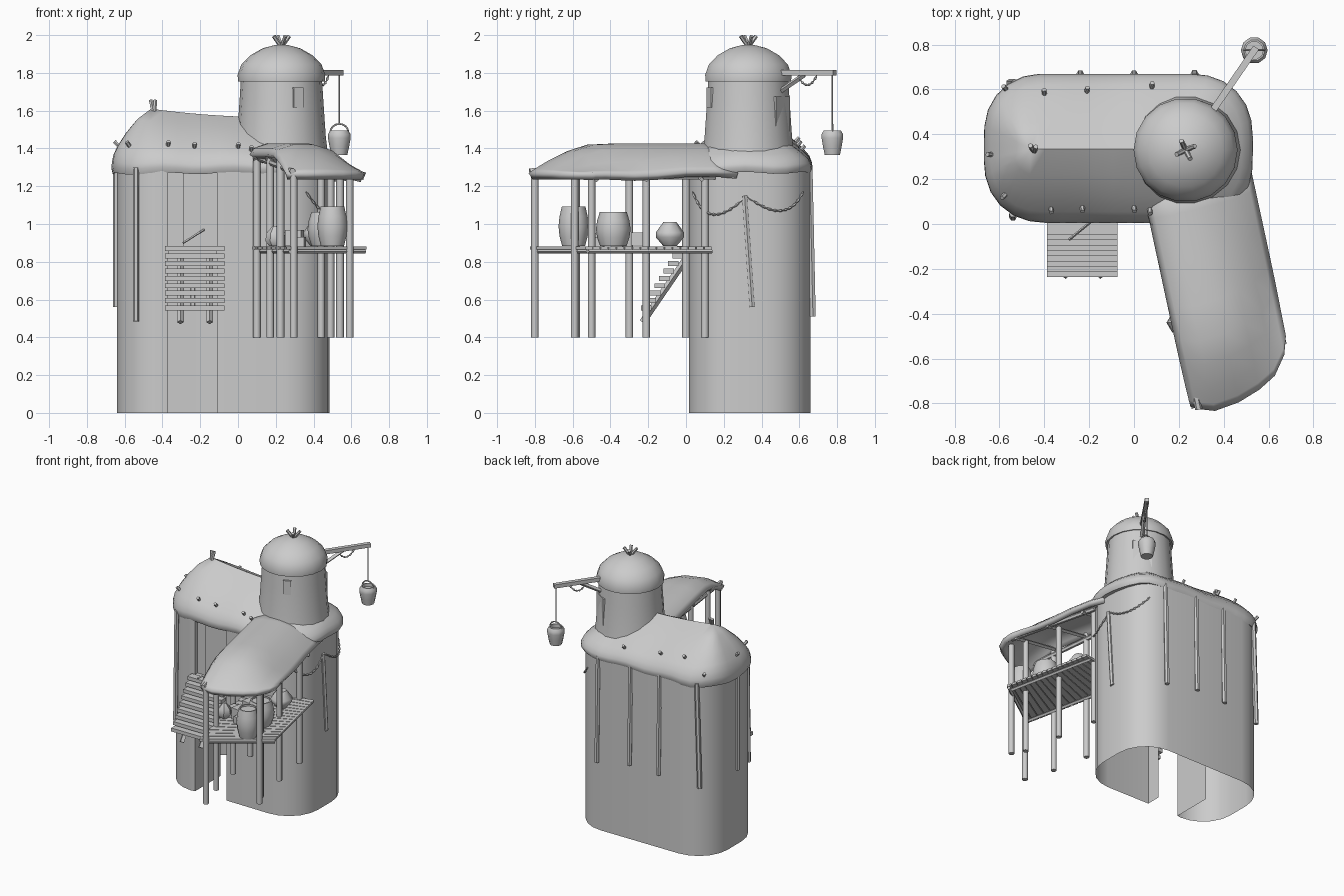
import bpy, bmesh, math
from mathutils import Vector, Matrix

if "Cube" in bpy.data.objects:
    bpy.data.objects.remove(bpy.data.objects["Cube"])

def make(name, verts, faces, smooth=None):
    me = bpy.data.meshes.new(name)
    me.from_pydata([tuple(v) for v in verts], [], faces)
    bm = bmesh.new(); bm.from_mesh(me)
    bmesh.ops.remove_doubles(bm, verts=bm.verts, dist=1e-5)
    bmesh.ops.recalc_face_normals(bm, faces=bm.faces)
    bm.to_mesh(me); bm.free()
    o = bpy.data.objects.new(name, me)
    bpy.context.collection.objects.link(o)
    if smooth:
        bpy.ops.object.select_all(action='DESELECT')
        o.select_set(True); bpy.context.view_layer.objects.active = o
        bpy.ops.object.shade_smooth_by_angle(angle=math.radians(smooth))
    return o

def loft(name, rings, caps=(True, True), closed=True, smooth=None):
    n = len(rings[0]); m = n if closed else n - 1
    faces = [(i*n + j, i*n + (j+1) % n, (i+1)*n + (j+1) % n, (i+1)*n + j)
             for i in range(len(rings) - 1) for j in range(m)]
    if caps[0]: faces.append(tuple(range(n)))
    if caps[1]: faces.append(tuple(range((len(rings)-1)*n, len(rings)*n)))
    return make(name, [p for r in rings for p in r], faces, smooth)

def tube(name, pts, r, n=6):
    pts = [Vector(p) for p in pts]
    rs = r if isinstance(r, list) else [r]*len(pts)
    rings = []
    for i, p in enumerate(pts):
        t = pts[min(i+1, len(pts)-1)] - pts[max(i-1, 0)]
        side = t.cross(Vector((0, 0, 1)))
        side = side.normalized() if side.length > 1e-4 else Vector((1, 0, 0))
        up = side.cross(t).normalized()
        rings.append([p + rs[i]*(math.cos(a)*side + math.sin(a)*up)
                      for a in (2*math.pi*k/n for k in range(n))])
    return loft(name, rings, smooth=50 if n > 6 else None)

def box(name, c, s, rz=0):
    M = Matrix.Translation(c) @ Matrix.Rotation(rz, 4, 'Z')
    v = [M @ Vector((x*s[0]/2, y*s[1]/2, z*s[2]/2)) for x in (-1, 1) for y in (-1, 1) for z in (-1, 1)]
    return make(name, v, [(0, 1, 3, 2), (4, 6, 7, 5), (0, 4, 5, 1), (2, 3, 7, 6), (0, 2, 6, 4), (1, 5, 7, 3)])

def lathe(name, x, y, prof, n=14, smooth=40):
    return loft(name, [[(x + r*math.cos(2*math.pi*k/n), y + r*math.sin(2*math.pi*k/n), z)
                        for k in range(n)] for r, z in prof], smooth=smooth)

def rrect(x0, x1, y0, y1, r, n=5):
    out = []
    for cx, cy, a0 in ((x1-r, y0+r, -90), (x1-r, y1-r, 0), (x0+r, y1-r, 90), (x0+r, y0+r, 180)):
        out += [Vector((cx + r*math.cos(math.radians(a0 + 90*k/n)),
                        cy + r*math.sin(math.radians(a0 + 90*k/n)), 0)) for k in range(n+1)]
    return out

def chain(name, a, b, sag, out, n=22):
    a, b = Vector(a), Vector(b)
    pts = []
    for i in range(n+1):
        t = i/n; k = 4*t*(1-t)
        pts.append(a.lerp(b, t) + Vector((out[0]*k, out[1]*k, -sag*k)))
    tube(name, pts, [.008 if i % 2 else .003 for i in range(n+1)], 5)

# --- main body: hollow rounded wall with a slot in the front
path = ([Vector((-.11, .13, 0)), Vector((-.11, .02, 0))] + rrect(-.64, .485, .015, .66, .24)
        + [Vector((-.37, .02, 0)), Vector((-.37, .32, 0))])
loft("body_wall", [[(p.x, p.y, z) for p in path] for z in (0, 1.31)], (False, False), False, 30)
box("entry_back_wall", (-.24, .06, 1.0), (.26, .02, .64))
box("door", (-.2, .042, 1.075), (.18, .02, .39))
box("door_sill", (-.24, .02, .86), (.26, .06, .03))
tube("door_prop", [(-.29, -.07, .9), (-.18, .02, .97)], .006, 4)

# --- main thatched roof, lofted from the eave to a sagging ridge
def resample(pts, n):
    pts = pts + pts[:1]
    L = [0]
    for a, b in zip(pts, pts[1:]): L.append(L[-1] + (b-a).length)
    res, j = [], 0
    for i in range(n):
        d = L[-1]*i/n
        while L[j+1] < d: j += 1
        seg = L[j+1]-L[j]
        res.append(pts[j].lerp(pts[j+1], (d-L[j])/seg if seg else 0))
    return res
eave = resample(rrect(-.67, .53, .005, .67, .25), 44)
rings = []
for t, f in ((.3, -.02), (.04, -.07), (0, .02), (.01, .10), (.05, .22), (.15, .35), (.36, .56), (.65, .80), (1, 1)):
    ring = []
    for i, p in enumerate(eave):
        q = Vector((max(-.46, min(.2, p.x)), .335, 0)).lerp(p, 1-t)
        zr = 1.565 + .045*(max(0, .2-q.x)/.66)**2
        low = max(0, min(1, (p.x + .1)/.45))          # eave thins out round the tower
        g = f*(1 - .12*low) if 0 < f < 1 else f
        q.z = 1.29 + g*(zr-1.29) + .006*math.sin(i*1.3)*(1-t)
        ring.append(q)
    rings.append(ring)
roof = loft("main_roof", rings, (True, False), smooth=60)

# --- pegs through the thatch and crossed sticks on the peaks
bpy.context.view_layer.update()
for x, y in ((-.40, .58), (-.21, .59), (.08, .61), (-.57, .60), (-.635, .31), (-.575, .13), (-.37, .07),
             (-.23, .075), (0, .075), (.07, .065)):
    hit, loc, nor, _ = roof.ray_cast(Vector((x, y, 3)), Vector((0, 0, -1)))
    if hit:
        d = Vector((nor.x, nor.y, 0)).normalized()*.55 + Vector((0, 0, .6))
        tube("roof_peg", [loc - d*.02, loc + d*.035], .011, 6)
for k in range(4):
    dx, dy = .045*math.cos(k*1.6 + .4), .045*math.sin(k*1.6 + .4)
    tube("cap_stick", [(.23 - dx*.3, .33 - dy*.3, 1.92), (.23 + dx, .33 + dy, 1.995)], .011, 6)
for dx, dy in ((-.012, .02), (.012, .015)):
    tube("ridge_stick", [(-.445, .32, 1.58), (-.45 + dx, .33 + dy, 1.655)], .011, 6)

# --- tower with domed cap, window and loading door
tx, ty = .23, .33
lathe("tower_wall", tx, ty, [(.25, 1.34), (.235, 1.46), (.222, 1.65), (.214, 1.78)], 18)
lathe("tower_cap", tx, ty, [(.2, 1.765), (.23, 1.755), (.232, 1.79), (.212, 1.845), (.165, 1.893), (.1, 1.93),
                            (.04, 1.946), (.004, 1.95)], 18, 60)
box("tower_window", (.317, .13, 1.67), (.055, .02, .105), .42)
ang = math.atan2(.45, .31)
cd, sd = math.cos(ang), math.sin(ang)
box("loading_door", (tx+.207*cd, ty+.207*sd, 1.57), (.13, .03, .21), ang - math.pi/2)

# --- hoist: beam, brace, rope and bucket
def arm(r, z): return (tx + r*cd, ty + r*sd, z)
bx, by = tx + .54*cd, ty + .54*sd
box("hoist_beam", arm(.37, 1.8), (.37, .03, .028), ang)
tube("hoist_brace", [arm(.2, 1.7), arm(.36, 1.79)], .014, 4)
chain("hoist_chain", arm(.32, 1.785), arm(.44, 1.785), .05, (0, 0), 12)
tube("hoist_rope", [(bx, by, 1.8), (bx, by, 1.525)], .004, 5)
lathe("bucket", bx, by, [(.042, 1.365), (.052, 1.41), (.06, 1.455), (.06, 1.475), (.048, 1.495), (.04, 1.495), (.04, 1.47)], 10)
tube("bucket_handle", [(bx + .048*math.cos(a), by, 1.485 + .045*math.sin(a))
                       for a in (math.pi*k/8 for k in range(9))], .005, 5)

# --- poles leaning on the wall under the eaves, and chain swags
for a, b in (((-.54, .045, 1.3), (-.54, .03, .485)), ((-.24, .655, 1.3), (-.24, .67, .55)),
             ((0, .655, 1.3), (0, .67, .56)), ((.27, .655, 1.3), (.27, .672, .51)),
             ((-.53, .63, 1.3), (-.555, .63, .52)), ((-.645, .31, 1.3), (-.645, .31, .56)),
             ((.485, .31, 1.15), (.485, .35, .56))):
    tube("wall_pole", [a, b], .017, 6)
chain("wall_chain", (.36, .035, 1.17), (.485, .32, 1.15), .11, (.05, -.03))
chain("wall_chain", (.485, .32, 1.15), (.38, .62, 1.17), .09, (.05, .03))

# --- steps
for i in range(9):
    k = i/8
    box("stair_tread", (-.23, -.21 + .19*k, .555 + .315*k), (.315, .055, .026))
for x in (-.305, -.15):
    tube("stair_stringer", [(x, -.23, .48), (x, .01, .83)], .018, 4)

# --- porch local frame: u runs forward, v runs to the right
def P(u, v, z): return Vector((.09 + .21*u + .977*v, .05 - .977*u + .21*v, z))

# --- porch deck and rails
N = 16
for i in range(N):
    t0, t1 = i/N, (i + .88)/N
    r = [[P(.90*t0, -.02, z), P(.90*t1, -.02, z), P(.69*t1 + .01, .455, z), P(.69*t0 + .01, .455, z)] for z in (.865, .882)]
    loft("deck_plank", r)
for ua, va, ub, vb in ((0, .02, .88, .02), (0, .42, .68, .42), (.87, 0, .68, .45)):
    tube("deck_joist", [P(ua, va, .855), P(ub, vb, .855)], .012, 4)
tube("roof_beam", [P(-.02, .01, 1.355), P(.9, .01, 1.28)], .016, 6)
tube("roof_beam", [P(-.02, .40, 1.25), P(.68, .42, 1.25)], .016, 6)
for u in (.06, .36, .63):
    tube("roof_crossbeam", [P(u, -.02, 1.35), P(u, .44, 1.235)], .014, 4)

# --- porch posts
for x, y, z in ((.10, 0, 1.38), (.17, -.3, 1.37), (.225, -.58, 1.35), (.295, -.8, 1.27),
                (.44, .1, 1.28), (.49, -.21, 1.26), (.54, -.5, 1.26), (.592, -.59, 1.25)):
    tube("porch_post", [(x, y, .4), (x, y, z)], .02, 8)

# --- porch thatch: arched sheet drooping at its front end, then thickened
section = [(-.02, 1.36, .875), (.005, 1.39, .89), (.08, 1.415, .915), (.19, 1.415, .90), (.29, 1.385, .865),
           (.37, 1.33, .82), (.43, 1.285, .74), (.455, 1.26, .66)]
rings = []
for k in (0, .15, .35, .55, .7, .8, .9, .97, 1):
    d = max(0, (k-.65)/.35)**1.6
    rings.append([P(-.13 + (um + .13)*k, v, z + (1.26-z)*d + .012*math.sin(k*7)*(v > .3)*(1-d)) for v, z, um in section])
porch = loft("porch_roof", rings, (False, False), False, 60)
if sum(p.normal.z for p in porch.data.polygons) < 0:
    porch.data.flip_normals()
m = porch.modifiers.new("thickness", 'SOLIDIFY')
m.thickness = .04; m.offset = -.4

# --- goods stored on the porch
def barrel(name, x, y, z0, h, r):
    lathe(name, x, y, [(r*.76, z0), (r*.93, z0+h*.25), (r, z0+h*.5), (r*.93, z0+h*.75), (r*.78, z0+h),
                       (r*.68, z0+h), (r*.68, z0+h*.94)], 12)
barrel("tall_barrel", .50, -.595, .883, .21, .08)
barrel("wide_barrel", .46, -.385, .883, .18, .092)
lathe("pot", .42, -.085, [(.035, .883), (.075, .93), (.075, .955), (.035, 1.01)], 8)
for x, y, z, s in ((.33, -.46, .907, .05), (.30, -.40, .925, .085), (.22, -.36, .912, .06), (.27, -.25, .92, .07)):
    box("crate", (x, y, z), (s, s, s), -.2)
lathe("sack", .195, -.44, [(.03, .883), (.05, .91), (.045, .95), (.012, .99)], 6)
